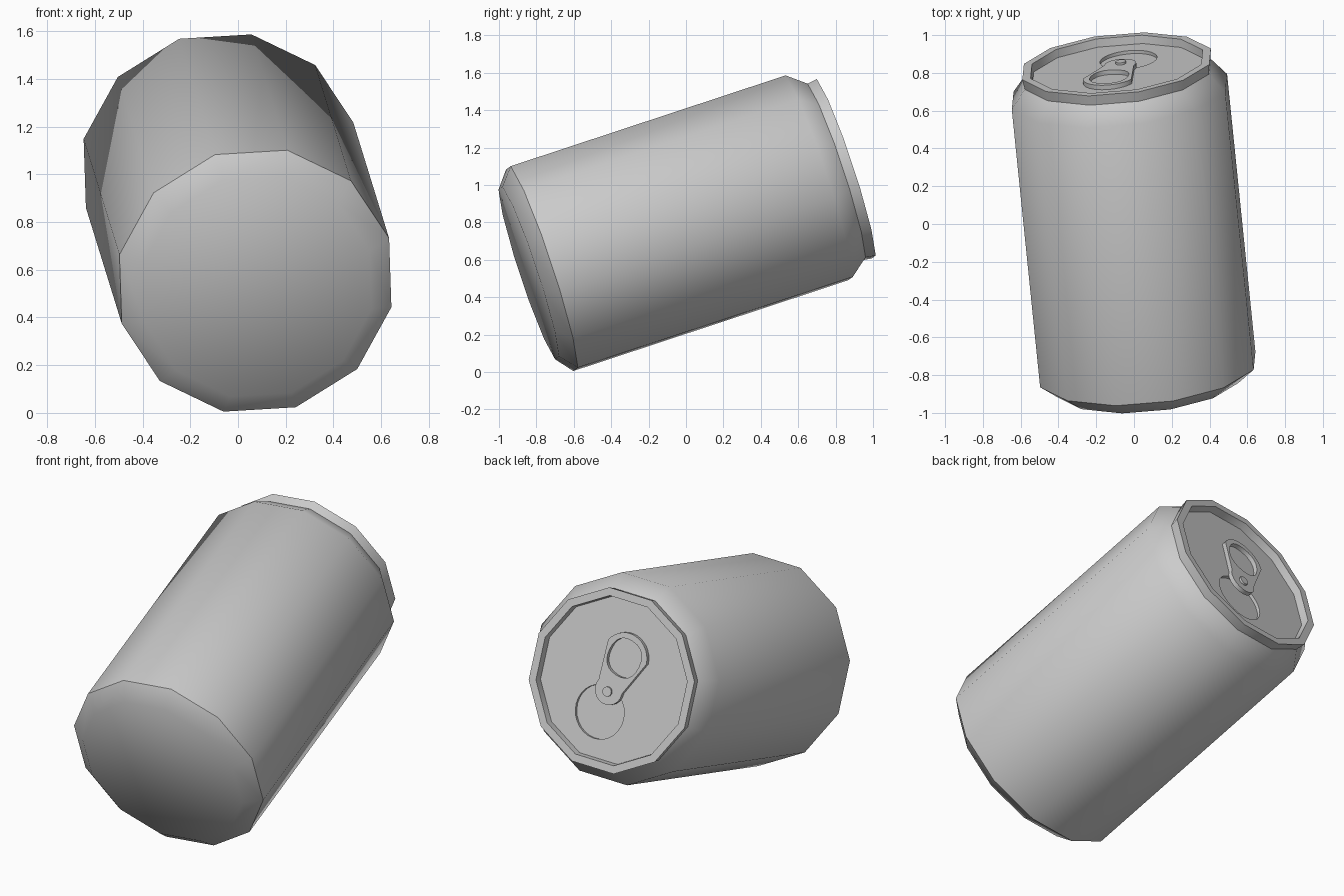
import bpy, bmesh, math
from mathutils import Matrix, Vector

if "Cube" in bpy.data.objects:
    bpy.data.objects.remove(bpy.data.objects["Cube"])

# Can frame: Z along the can axis, X towards the pull end of the tab
axis = Vector((-0.0965, 0.945, 0.312)).normalized()
tab_dir = Vector((-0.287, -0.336, 0.897))
tab_dir = (tab_dir - axis * tab_dir.dot(axis)).normalized()
side = axis.cross(tab_dir)
FRAME = Matrix((tab_dir, side, axis)).transposed().to_4x4()
FRAME.translation = (0.073, -0.77, 0.553)

SIDES = 12
LID = 1.665  # height of the lid along the axis


def select(obj):
    bpy.ops.object.select_all(action='DESELECT')
    obj.select_set(True)
    bpy.context.view_layer.objects.active = obj


def smooth(obj, angle):
    select(obj)
    bpy.ops.object.shade_smooth_by_angle(angle=math.radians(angle))


def lathe(name, profile, sides, cx=0.0):
    """Closed solid of revolution from (radius, height) pairs."""
    bm = bmesh.new()
    rings = []
    for r, h in profile:
        rings.append([bm.verts.new((cx + r * math.cos(2 * math.pi * i / sides),
                                    r * math.sin(2 * math.pi * i / sides), h))
                      for i in range(sides)])
    for a, b in zip(rings, rings[1:]):
        for i in range(sides):
            j = (i + 1) % sides
            bm.faces.new((a[i], a[j], b[j], b[i]))
    bm.faces.new(rings[0][::-1])
    bm.faces.new(rings[-1])
    bmesh.ops.recalc_face_normals(bm, faces=bm.faces)
    mesh = bpy.data.meshes.new(name)
    bm.to_mesh(mesh)
    bm.free()
    obj = bpy.data.objects.new(name, mesh)
    bpy.context.collection.objects.link(obj)
    obj.matrix_world = FRAME
    return obj


# Can body: bevelled base, wall, neck, rim and sunken lid
body = lathe("can_body", [(0.495, -0.075), (0.588, 0), (0.588, 1.555),
                          (0.507, 1.655), (0.515, 1.71), (0.47, 1.71),
                          (0.465, LID)], SIDES)

# Round mouth panel pressed into the lid
cutter = lathe("mouth_cutter", [(0.152, LID - 0.018), (0.152, LID + 0.1)], 28, -0.203)
cutter.hide_render = True
bpy.context.view_layer.update()
select(body)
mod = body.modifiers.new("mouth", 'BOOLEAN')
mod.operation = 'DIFFERENCE'
mod.solver = 'EXACT'
mod.object = cutter
bpy.ops.object.modifier_apply(modifier=mod.name)
bpy.data.objects.remove(cutter)
smooth(body, 42)


# Pull tab: egg-shaped plate with a finger hole
def arc(cx, r, start, end, n):
    return [(cx + r * math.cos(start + (end - start) * i / n),
             r * math.sin(start + (end - start) * i / n)) for i in range(n + 1)]


BIG, SMALL = (0.145, 0.14), (-0.06, 0.085)
tangent = math.acos((BIG[1] - SMALL[1]) / (BIG[0] - SMALL[0]))
outline = (arc(*BIG, -tangent, tangent, 14)
           + arc(*SMALL, tangent, 2 * math.pi - tangent, 12))


def rounded(v):
    return math.copysign(abs(v) ** 0.85, v)


hole = []
for i in range(24):
    a = 2 * math.pi * i / 24
    hole.append((0.143 + 0.108 * rounded(math.cos(a)), 0.102 * rounded(math.sin(a))))

curve = bpy.data.curves.new("pull_tab", 'CURVE')
curve.dimensions = '2D'
curve.fill_mode = 'BOTH'
curve.extrude = 0.0125
for pts in (outline, hole):
    sp = curve.splines.new('POLY')
    sp.points.add(len(pts) - 1)
    for p, (x, y) in zip(sp.points, pts):
        p.co = (x, y, 0, 1)
    sp.use_cyclic_u = True
tab = bpy.data.objects.new("pull_tab", curve)
bpy.context.collection.objects.link(tab)
tab.matrix_world = FRAME @ Matrix.Translation((0, 0, LID + 0.0125))
select(tab)
bpy.ops.object.convert(target='MESH')
smooth(bpy.context.object, 35)

# Rivet holding the tab
rivet = lathe("rivet", [(0.028, LID + 0.02), (0.028, LID + 0.037)], 12, -0.071)
smooth(rivet, 35)
